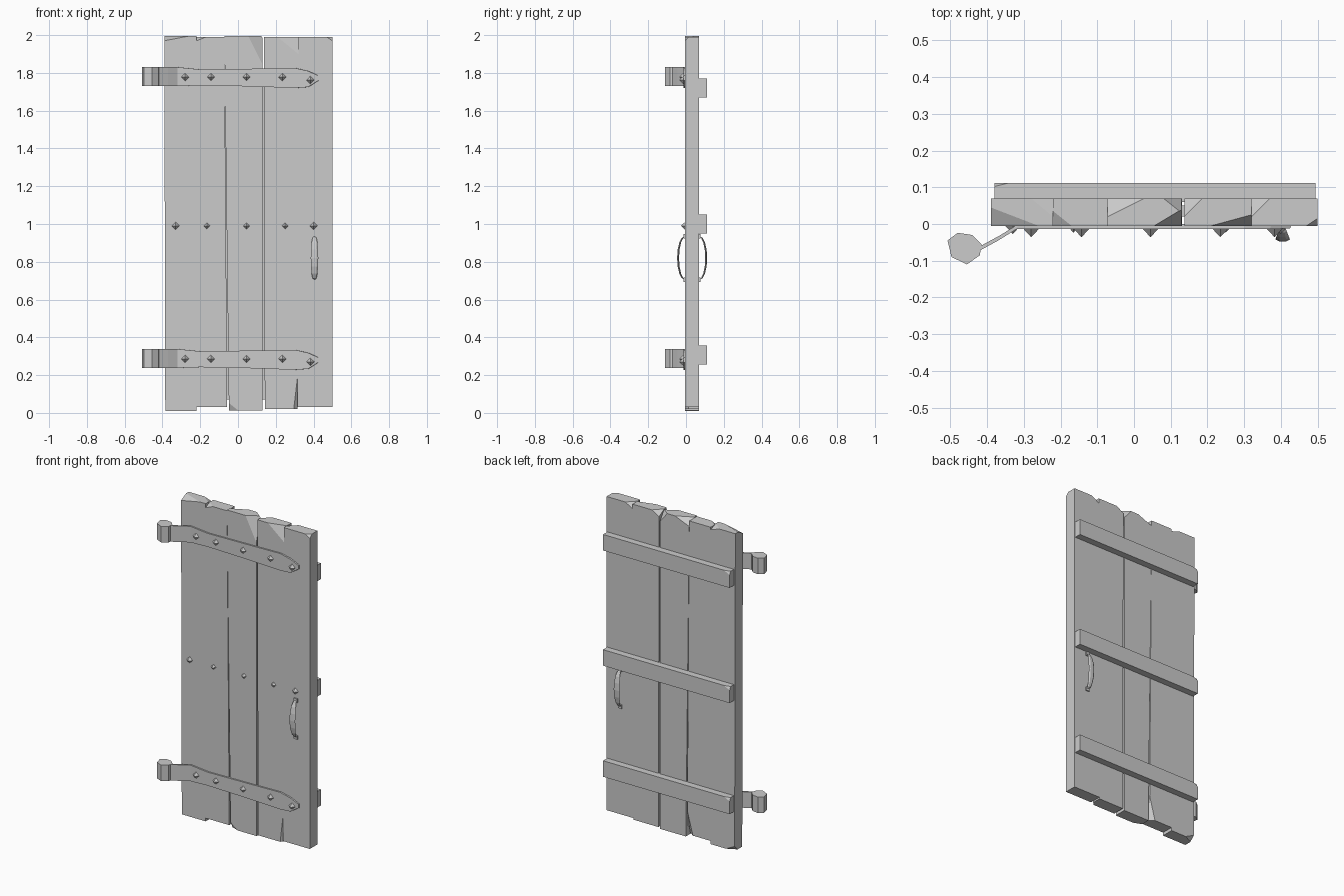
import bpy, bmesh, math
from mathutils import Vector

if "Cube" in bpy.data.objects:
    bpy.data.objects.remove(bpy.data.objects["Cube"], do_unlink=True)

GREY = (0.6, 0.6, 0.6, 1)
mat = bpy.data.materials.new("plain grey")
mat.use_nodes = True
mat.diffuse_color = GREY
mat.node_tree.nodes["Principled BSDF"].inputs["Base Color"].default_value = GREY

FRONT, BACK = -0.005, 0.07


def finish(name, bm):
    bmesh.ops.recalc_face_normals(bm, faces=bm.faces)
    mesh = bpy.data.meshes.new(name)
    bm.to_mesh(mesh)
    bm.free()
    mesh.materials.append(mat)
    obj = bpy.data.objects.new(name, mesh)
    bpy.context.scene.collection.objects.link(obj)
    return obj


def loft(rings):
    """Skin a row of equal point rings and cap both ends."""
    bm = bmesh.new()
    rows = [[bm.verts.new(p) for p in ring] for ring in rings]
    n = len(rows[0])
    for a, b in zip(rows, rows[1:]):
        for i in range(n):
            j = (i + 1) % n
            bm.faces.new((a[i], a[j], b[j], b[i]))
    bm.faces.new(rows[0])
    bm.faces.new(rows[-1])
    bmesh.ops.recalc_face_normals(bm, faces=bm.faces)
    return bm


def box(x0, x1, y0, y1, z0, z1):
    return loft([[(x0, y0, z), (x1, y0, z), (x1, y1, z), (x0, y1, z)] for z in (z0, z1)])


def chip(bm, corner, size):
    """Slice a corner off; size gives the signed inward reach on each axis."""
    normal = Vector([-1 / s for s in size])
    point = Vector(corner) + Vector((size[0], 0, 0))
    bmesh.ops.bisect_plane(bm, geom=bm.verts[:] + bm.edges[:] + bm.faces[:],
                           plane_co=point, plane_no=normal, clear_outer=True)
    bmesh.ops.holes_fill(bm, edges=[e for e in bm.edges if e.is_boundary])


# Planks: left and right at the bottom, left and right at the top, bottom, top
# Chips: sides (left/right, front/back, bottom/top) and reach
planks = [
    ("outer_plank", (-0.385, -0.22, -0.39, -0.22, 0.01, 1.995),
     [("LFT", 0.13, 0.05, 0.025), ("RBT", 0.06, 0.05, 0.02), ("LBB", 0.06, 0.03, 0.03)]),
    ("hinge_side_plank", (-0.22, -0.057, -0.22, -0.072, 0.03, 1.99),
     [("LFT", 0.05, 0.04, 0.02), ("RBB", 0.04, 0.03, 0.15)]),
    ("middle_plank", (-0.048, 0.131, -0.072, 0.13, 0.012, 1.995),
     [("RFT", 0.075, 0.045, 0.15), ("LBT", 0.1, 0.05, 0.04), ("RBT", 0.05, 0.04, 0.06),
      ("LFB", 0.05, 0.02, 0.04)]),
    ("handle_side_plank", (0.142, 0.315, 0.137, 0.32, 0.02, 1.99),
     [("RFT", 0.11, 0.03, 0.09), ("LBT", 0.05, 0.05, 0.03), ("RFB", 0.02, 0.02, 0.17)]),
    ("edge_plank", (0.315, 0.5, 0.32, 0.5, 0.03, 1.99),
     [("LBT", 0.05, 0.05, 0.03), ("RFT", 0.03, 0.02, 0.02)]),
]
for name, (lb, rb, lt, rt, z0, z1), chips in planks:
    bm = loft([[(l, FRONT, z), (r, FRONT, z), (r, BACK, z), (l, BACK, z)]
               for l, r, z in ((lb, rb, z0), (lt, rt, z1))])
    for (sx, sy, sz), dx, dy, dz in chips:
        left, front, top = sx == "L", sy == "F", sz == "T"
        cx = (lt if left else rt) if top else (lb if left else rb)
        chip(bm, (cx, FRONT if front else BACK, z1 if top else z0),
             (dx if left else -dx, dy if front else -dy, -dz if top else dz))
    finish(name, bm)

# Thin core closing the cracks between planks
finish("crack_core", box(-0.1, 0.17, 0.02, 0.05, 0.07, 1.8))

# Three battens across the back
for name, z in (("top_batten", 1.72), ("middle_batten", 1.0), ("bottom_batten", 0.306)):
    bm = loft([[(x, y, z + h) for y, h in ((0.06, -0.05), (0.112, -0.05), (0.112, 0.05), (0.06, 0.05))]
               for x in (-0.38, 0.495)])
    chip(bm, (-0.38, 0.112, z + 0.05), (0.04, -0.01, -0.02))
    finish(name, bm)


def stud(name, x, y, z, r=0.026):
    ring = [(x + r * math.cos(a), z + r * math.sin(a)) for a in (0, math.pi / 2, math.pi, -math.pi / 2)]
    bm = bmesh.new()
    base = [bm.verts.new((px, y + 0.006, pz)) for px, pz in ring]
    tip = bm.verts.new((x, y - r * 0.85, z))
    bm.faces.new(base)
    for i in range(4):
        bm.faces.new((base[i], base[(i + 1) % 4], tip))
    finish(name, bm)


# Strap hinges: x, y, lower and upper edge about the centre line
strap = [(-0.425, -0.075, -0.05, 0.05), (-0.37, -0.045, -0.05, 0.05),
         (-0.32, -0.014, -0.05, 0.05), (-0.2, -0.014, -0.046, 0.038),
         (0.08, -0.014, -0.052, 0.042), (0.3, -0.014, -0.06, 0.046),
         (0.37, -0.014, -0.055, 0.03), (0.425, -0.012, -0.02, 0.005)]
barrel = [(-0.508, -0.045), (-0.48, -0.024), (-0.44, -0.03), (-0.415, -0.055),
          (-0.42, -0.085), (-0.455, -0.11), (-0.497, -0.09)]
for side, z in (("top", 1.78), ("bottom", 0.288)):
    finish(side + "_hinge_strap", loft(
        [[(x, y, z + lo), (x, y, z + hi), (x + 0.005, y + 0.014, z + hi), (x + 0.005, y + 0.014, z + lo)]
         for x, y, lo, hi in strap]))
    finish(side + "_hinge_barrel", loft([[(x, y, z + h) for x, y in barrel] for h in (-0.05, 0.05)]))
    for i, x in enumerate((-0.28, -0.143, 0.045, 0.235, 0.383)):
        stud(f"{side}_hinge_stud_{i + 1}", x, -0.014, z - (0.018 if i == 4 else 0.002))

# Row of studs along the middle batten
for i, x in enumerate((-0.33, -0.165, 0.045, 0.25, 0.4)):
    stud(f"middle_stud_{i + 1}", x, FRONT, 0.99, 0.026 if i % 4 == 0 else 0.022)

# Bowed pull handles on both faces
STEPS = 8
for name, face, out in (("front_handle", FRONT, -1), ("back_handle", BACK, 1)):
    rings = []
    for i in range(STEPS + 1):
        bow = math.sin(math.pi * i / STEPS)
        z = 0.82 - 0.115 * math.cos(math.pi * i / STEPS)
        y = face + out * 0.037 * bow
        w, t = 0.005 + 0.015 * bow, 0.004 + 0.002 * bow
        rings.append([(0.405 + w * math.cos(k * math.pi / 3), y + t * math.sin(k * math.pi / 3),
                       z) for k in range(6)])
    finish(name, loft(rings))
    for end, z in (("lower", 0.705), ("upper", 0.935)):
        finish(f"{name}_{end}_foot", box(0.393, 0.417, face - 0.007, face + 0.007, z - 0.012, z + 0.012))
